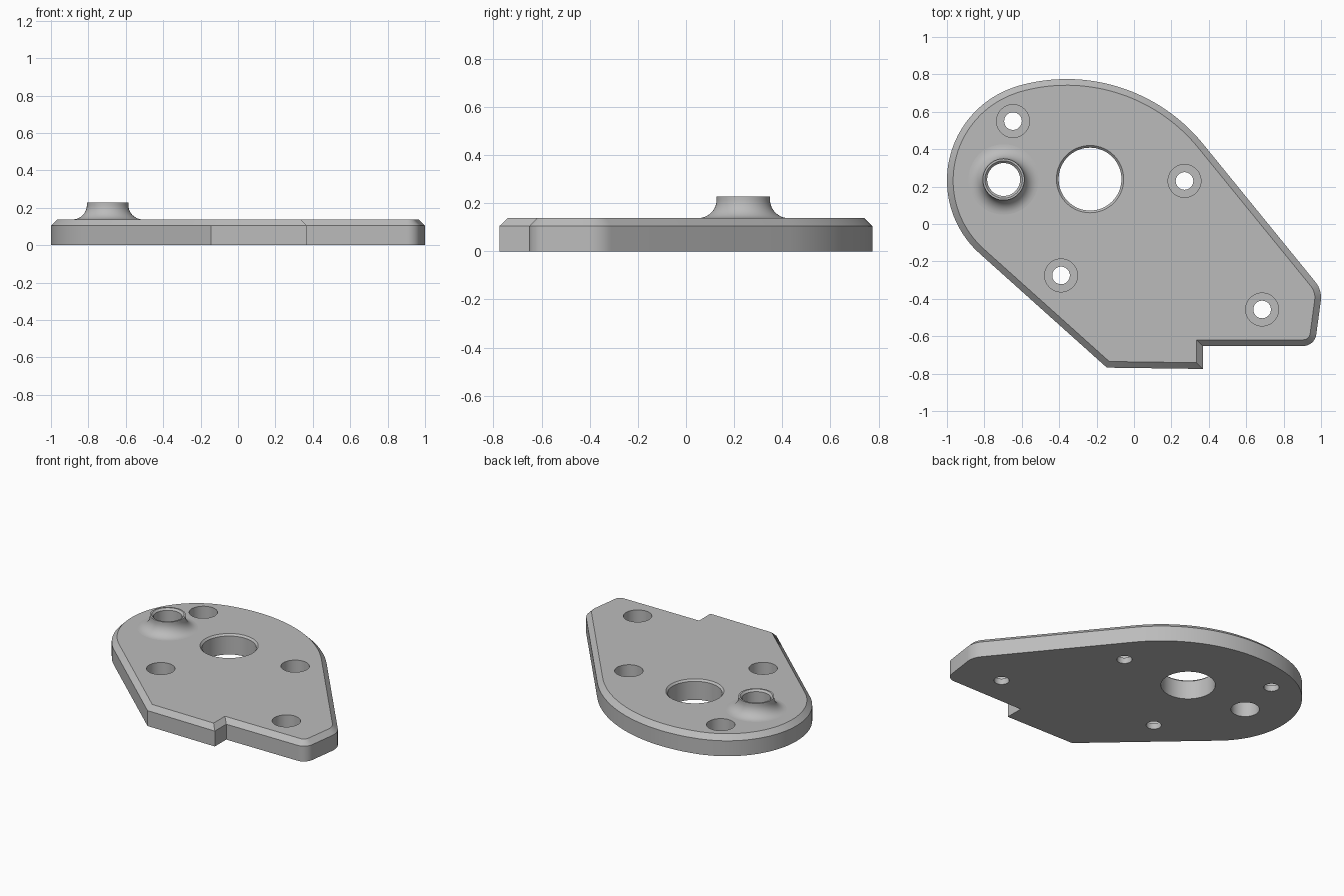
import bpy, bmesh
from math import sin, cos, pi, radians
from mathutils import Vector

cube = bpy.data.objects.get("Cube")
if cube:
    bpy.data.objects.remove(cube, do_unlink=True)

grey = bpy.data.materials.new("plain grey")
grey.use_nodes = True
grey.diffuse_color = (0.5, 0.5, 0.5, 1)
grey.node_tree.nodes["Principled BSDF"].inputs["Base Color"].default_value = (0.5, 0.5, 0.5, 1)


def finish(name, bm):
    bmesh.ops.recalc_face_normals(bm, faces=bm.faces)
    mesh = bpy.data.meshes.new(name)
    bm.to_mesh(mesh)
    bm.free()
    mesh.materials.append(grey)
    obj = bpy.data.objects.new(name, mesh)
    bpy.context.collection.objects.link(obj)
    return obj


def loft(bm, rings, caps=False, closed=False):
    """Skin a stack of equal rings of points."""
    rows = [[bm.verts.new(p) for p in ring] for ring in rings]
    n = len(rows[0])
    pairs = list(zip(rows, rows[1:])) + ([(rows[-1], rows[0])] if closed else [])
    for a, b in pairs:
        for i in range(n):
            j = (i + 1) % n
            bm.faces.new((a[i], a[j], b[j], b[i]))
    if caps:
        bm.faces.new(rows[0][::-1])
        bm.faces.new(rows[-1])


def turned(name, centre, profile, steps=64, **kw):
    """Revolve a radius/height profile about a vertical axis."""
    bm = bmesh.new()
    turn = [2 * pi * i / steps for i in range(steps)]
    loft(bm, [[(centre[0] + r * cos(a), centre[1] + r * sin(a), z) for a in turn]
              for r, z in profile], **kw)
    return finish(name, bm)


def arc(cx, cy, r, start, end, n):
    angles = [radians(start + (end - start) * i / n) for i in range(n + 1)]
    return [Vector((cx + r * cos(a), cy + r * sin(a))) for a in angles]


def inset(points, d):
    """Mitred inward offset of a counter-clockwise outline."""
    out = []
    for i, p in enumerate(points):
        e1 = (p - points[i - 1]).normalized()
        e2 = (points[(i + 1) % len(points)] - p).normalized()
        n1, n2 = Vector((-e1.y, e1.x)), Vector((-e2.y, e2.x))
        out.append(p + (n1 + n2) * d / (1 + n1.dot(n2)))
    return out


# Plate outline, counter-clockwise: lower edge with step, right nose, broad top arc, left arc
outline = [Vector(p) for p in ((-0.145, -0.768), (0.368, -0.775), (0.368, -0.652))]
outline += arc(0.905, -0.582, 0.07, -90, -8, 10)
outline += arc(0.87, -0.393, 0.13, -8, 39, 8)
outline += arc(-0.36, -0.165, 0.94, 39, 106, 32)
outline += arc(-0.475, 0.233, 0.525, 106, 229, 40)[1:]

TOP, SHOULDER, CHAMFER = 0.138, 0.105, 0.033
bm = bmesh.new()
loft(bm, [[(p.x, p.y, z) for p in pts] for pts, z in
          ((outline, 0), (outline, SHOULDER), (inset(outline, CHAMFER), TOP))], caps=True)
plate = finish("base_plate", bm)

# Cutters: chamfered bore, boss bore and four counterbored screw holes
boss_at = (-0.697, 0.238)
cutters = [
    turned("bore_cutter", (-0.235, 0.24),
           [(0.168, -0.1), (0.168, TOP - 0.012), (0.18, TOP), (0.18, 0.3)], caps=True),
    turned("boss_bore_cutter", boss_at, [(0.088, -0.1), (0.088, 0.3)], caps=True),
]
for at in ((-0.647, 0.55), (0.27, 0.23), (-0.39, -0.275), (0.685, -0.457)):
    cutters.append(turned("screw_hole_cutter", at,
                          [(0.047, -0.1), (0.047, 0.04), (0.088, 0.04), (0.088, 0.3)],
                          steps=48, caps=True))

bpy.context.view_layer.objects.active = plate
for cutter in cutters:
    cutter.hide_render = True
    mod = plate.modifiers.new("hole", "BOOLEAN")
    mod.operation = "DIFFERENCE"
    mod.solver = "EXACT"
    mod.object = cutter
    bpy.ops.object.modifier_apply(modifier=mod.name)
    bpy.data.objects.remove(cutter, do_unlink=True)

# Hollow boss flaring into the plate with a concave fillet
R = 0.077
flare = [(0.188 - R * sin(t), TOP + R - R * cos(t)) for t in [pi / 2 * i / 10 for i in range(11)]]
boss = turned("hollow_boss", boss_at,
              flare + [(0.111, 0.228), (0.1, 0.228), (0.088, 0.216), (0.088, TOP)], closed=True)

# Smooth curved walls, keep the crisp edges
bpy.ops.object.select_all(action="DESELECT")
for obj in (plate, boss):
    obj.select_set(True)
bpy.ops.object.shade_smooth_by_angle(angle=radians(30))
